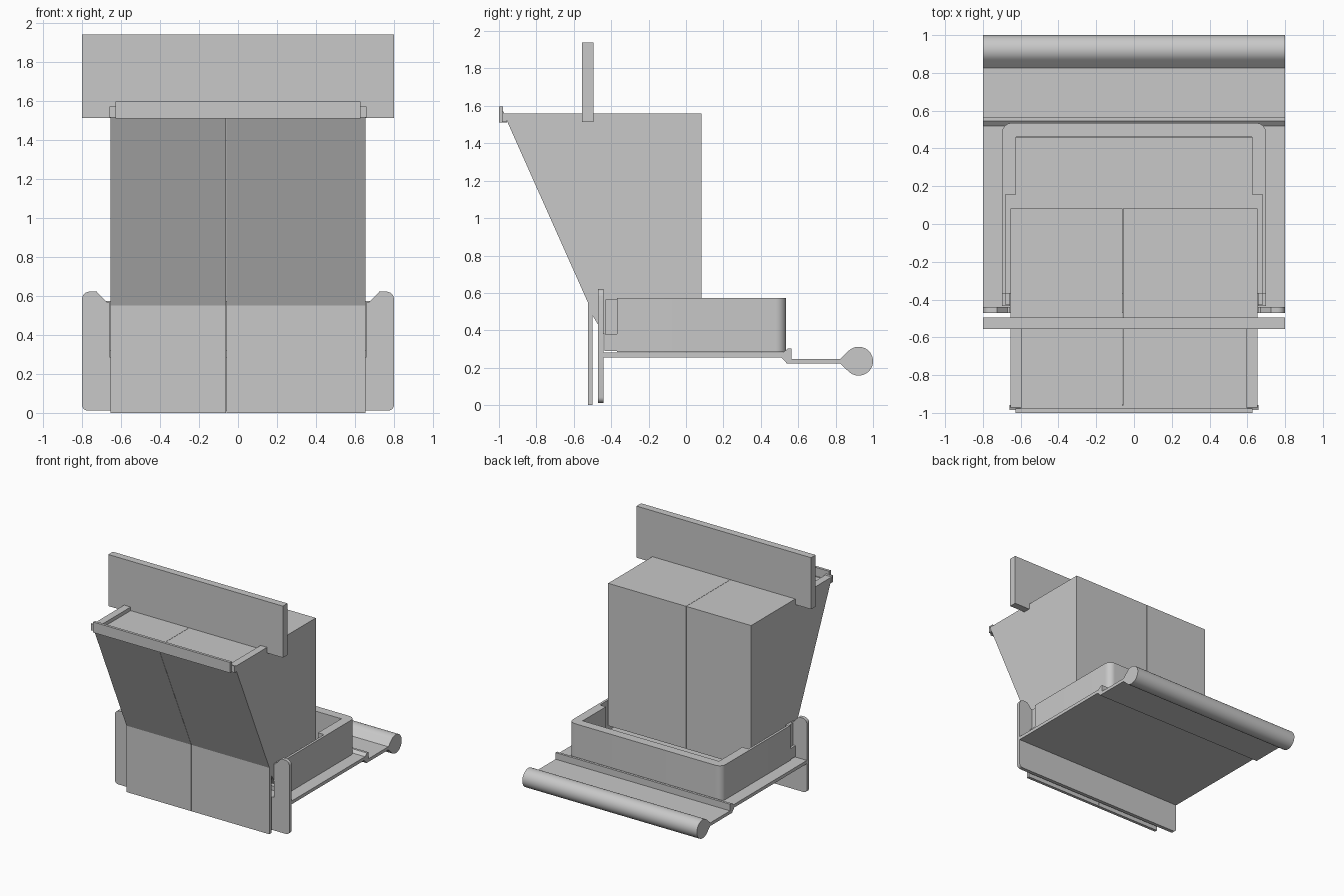
import bpy, bmesh, math
from mathutils import Vector

if "Cube" in bpy.data.objects:
    bpy.data.objects.remove(bpy.data.objects["Cube"])

grey = bpy.data.materials.new("light_grey")
grey.diffuse_color = (0.58, 0.58, 0.58, 1)
grey.use_nodes = True
grey.node_tree.nodes["Principled BSDF"].inputs["Base Color"].default_value = grey.diffuse_color


def extrude(name, pts, lo, hi, axis):
    """Prism from a closed outline; x uses (y,z), y uses (x,z), z uses (x,y)."""
    place = {"x": lambda a, b, d: (d, a, b),
             "y": lambda a, b, d: (a, d, b),
             "z": lambda a, b, d: (a, b, d)}[axis]
    bm = bmesh.new()
    face = bm.faces.new([bm.verts.new(place(a, b, lo)) for a, b in pts])
    out = bmesh.ops.extrude_face_region(bm, geom=[face])
    verts = [v for v in out["geom"] if isinstance(v, bmesh.types.BMVert)]
    bmesh.ops.translate(bm, verts=verts, vec=Vector(place(0, 0, hi - lo)))
    bmesh.ops.recalc_face_normals(bm, faces=bm.faces)
    me = bpy.data.meshes.new(name)
    bm.to_mesh(me)
    bm.free()
    me.materials.append(grey)
    ob = bpy.data.objects.new(name, me)
    bpy.context.collection.objects.link(ob)
    return ob


def box(name, x, y, z):
    return extrude(name, [(x[0], y[0]), (x[1], y[0]), (x[1], y[1]), (x[0], y[1])],
                   z[0], z[1], "z")


def arc(cx, cy, r, a0, a1, n):
    return [(cx + r * math.cos(math.radians(a0 + (a1 - a0) * i / n)),
             cy + r * math.sin(math.radians(a0 + (a1 - a0) * i / n))) for i in range(n + 1)]


def mirrored(pts):
    """Complete an outline given its right half, from bottom to top."""
    return pts + [(-x, y) for x, y in reversed(pts)]


def smooth(ob):
    bpy.ops.object.select_all(action="DESELECT")
    ob.select_set(True)
    bpy.context.view_layer.objects.active = ob
    bpy.ops.object.shade_smooth_by_angle(angle=math.radians(25))


# Hopper with sloping front and flat lower apron, in two halves with a hairline seam
hopper = [(-0.525, 0), (-0.5, 0), (-0.5, 0.48), (-0.44, 0.38), (0.083, 0.38),
          (0.083, 1.56), (-0.555, 1.56), (-0.555, 1.53), (-0.962, 1.53), (-0.525, 0.55)]
extrude("hopper_left", hopper, -0.655, -0.061, "x")
extrude("hopper_right", hopper, -0.059, 0.655, "x")

# Raised rails and front lip around the hopper mouth
rail = [(-0.962, 1.53), (-0.555, 1.53), (-0.555, 1.56), (-0.975, 1.56)]
lug = [(-0.985, 1.515), (-0.958, 1.515), (-0.962, 1.53), (-0.975, 1.57), (-0.985, 1.57)]
for side, s in (("left", -1), ("right", 1)):
    extrude("mouth_rail_" + side, rail, s * 0.595, s * 0.655, "x")
    extrude("lip_lug_" + side, lug, s * 0.6, s * 0.658, "x")
lip = [(-1, 1.51), (-0.955, 1.51), (-0.962, 1.525), (-0.978, 1.525), (-0.978, 1.597), (-1, 1.597)]
extrude("front_lip", lip, -0.628, 0.628, "x")

# Upright board across the top
box("top_board", (-0.8, 0.8), (-0.555, -0.495), (1.513, 1.94))

# Mounting plate behind the apron, with two ears
plate = [(0.76, 0.012)] + arc(0.77, 0.042, 0.03, -90, 0, 6)[1:] \
    + arc(0.76, 0.582, 0.04, 0, 90, 6) + [(0.725, 0.622), (0.67, 0.565), (0.657, 0.565), (0.657, 0.285)]
smooth(extrude("mounting_plate", mirrored(plate), -0.47, -0.44, "y"))

# Base sheet with step, bent ledge and round bumper
base = [(-0.44, 0.255), (0.51, 0.255), (0.54, 0.222), (0.825, 0.222)] \
    + arc(0.923, 0.235, 0.077, -135, 135, 36) \
    + [(0.825, 0.248), (0.565, 0.248), (0.565, 0.303), (0.545, 0.303), (0.52, 0.282), (-0.44, 0.282)]
smooth(extrude("base_and_bumper", base, -0.8, 0.8, "x"))

# Tray: U-shaped wall with rounded rear corners, thinner beside the hopper
wall = [(0.68, -0.37), (0.7, -0.37)] + arc(0.645, 0.48, 0.055, 0, 90, 8)
inner = [(0.625, 0.46), (0.625, 0.155), (0.68, 0.155)]
half_back = [(-x, y) for x, y in reversed(wall)]
inner_left = [(-x, y) for x, y in reversed(inner)]
tray = wall + half_back + inner_left + inner
smooth(extrude("tray_wall", tray, 0.284, 0.573, "z"))
box("tray_floor", (-0.679, 0.679), (-0.37, 0.459), (0.284, 0.32))

# Low tabs and inner hooks at the open front of the tray
for side, s in (("left", -1), ("right", 1)):
    box("tray_tab_" + side, sorted((s * 0.657, s * 0.7)), (-0.435, -0.37), (0.29, 0.38))
    box("tray_hook_" + side, sorted((s * 0.656, s * 0.68)), (-0.43, -0.365), (0.38, 0.565))
